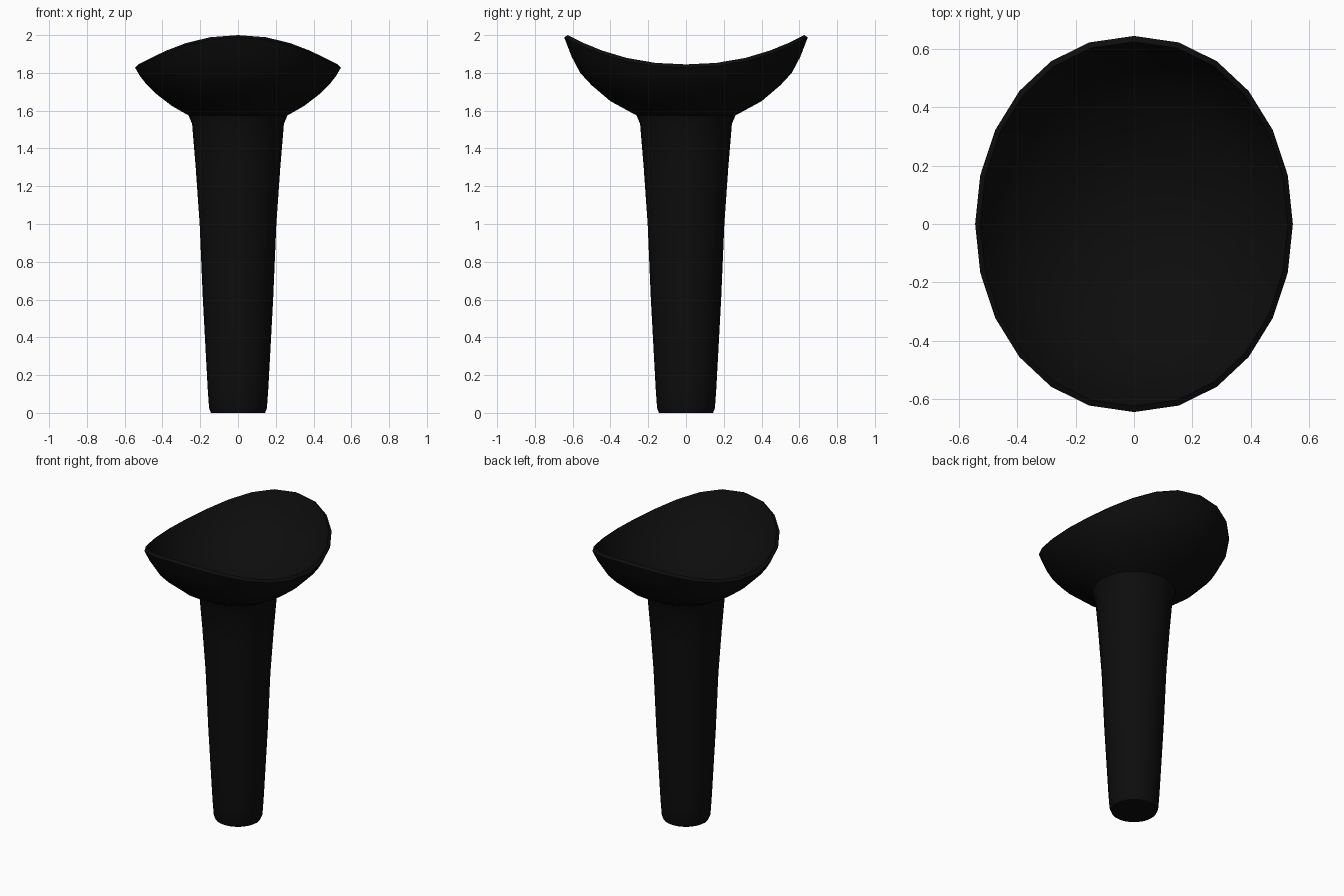
import bpy, bmesh, math

if "Cube" in bpy.data.objects:
    bpy.data.objects.remove(bpy.data.objects["Cube"])

SIDES = 24

mat = bpy.data.materials.new("matte black")
mat.diffuse_color = (0.004, 0.004, 0.004, 1)
mat.use_nodes = True
mat.node_tree.nodes["Principled BSDF"].inputs["Base Color"].default_value = mat.diffuse_color

# Each ring: x radius, y radius, height at the x side, height at the y side
stem = [(.143, .143, 0, 0), (.153, .153, .025, .025), (.160, .160, .12, .12),
        (.186, .186, .6, .6), (.203, .203, 1, 1), (.224, .224, 1.3, 1.3),
        (.243, .243, 1.53, 1.53), (.262, .262, 1.575, 1.575)]
cup_outside = [(.35, .40, 1.625, 1.65), (.435, .50, 1.69, 1.735),
               (.485, .56, 1.74, 1.80), (.52, .605, 1.785, 1.885),
               (.545, .645, 1.828, 1.988)]
cup_inside = [(.528, .625, 1.845, 2.0), (.485, .57, 1.78, 1.87),
              (.43, .50, 1.72, 1.77), (.35, .39, 1.66, 1.68),
              (.265, .265, 1.61, 1.61), (.14, .14, 1.56, 1.56)]


def add_ring(bm, rx, ry, zx, zy):
    """Oval ring whose height rises towards the front and back."""
    p = 1 if rx == ry else 0.94
    verts = []
    for i in range(SIDES):
        a = 2 * math.pi * i / SIDES
        c, s = math.cos(a), math.sin(a)
        x = rx * math.copysign(abs(c) ** p, c)
        verts.append(bm.verts.new((x, ry * s, zx + (zy - zx) * abs(s) ** 2.2)))
    return verts


# Peg with a saddle-shaped cup
bm = bmesh.new()
rings = [add_ring(bm, *r) for r in stem + cup_outside + cup_inside]
for lo, hi in zip(rings, rings[1:]):
    for i in range(SIDES):
        j = (i + 1) % SIDES
        bm.faces.new((lo[i], lo[j], hi[j], hi[i]))
bm.faces.new(rings[0][::-1])
bm.faces.new(rings[-1])
bmesh.ops.recalc_face_normals(bm, faces=bm.faces[:])
mesh = bpy.data.meshes.new("cupped_peg")
bm.to_mesh(mesh)
bm.free()
mesh.materials.append(mat)
peg = bpy.data.objects.new("cupped_peg", mesh)
bpy.context.collection.objects.link(peg)

bpy.context.view_layer.objects.active = peg
peg.select_set(True)
bpy.ops.object.shade_smooth_by_angle(angle=math.radians(35))
